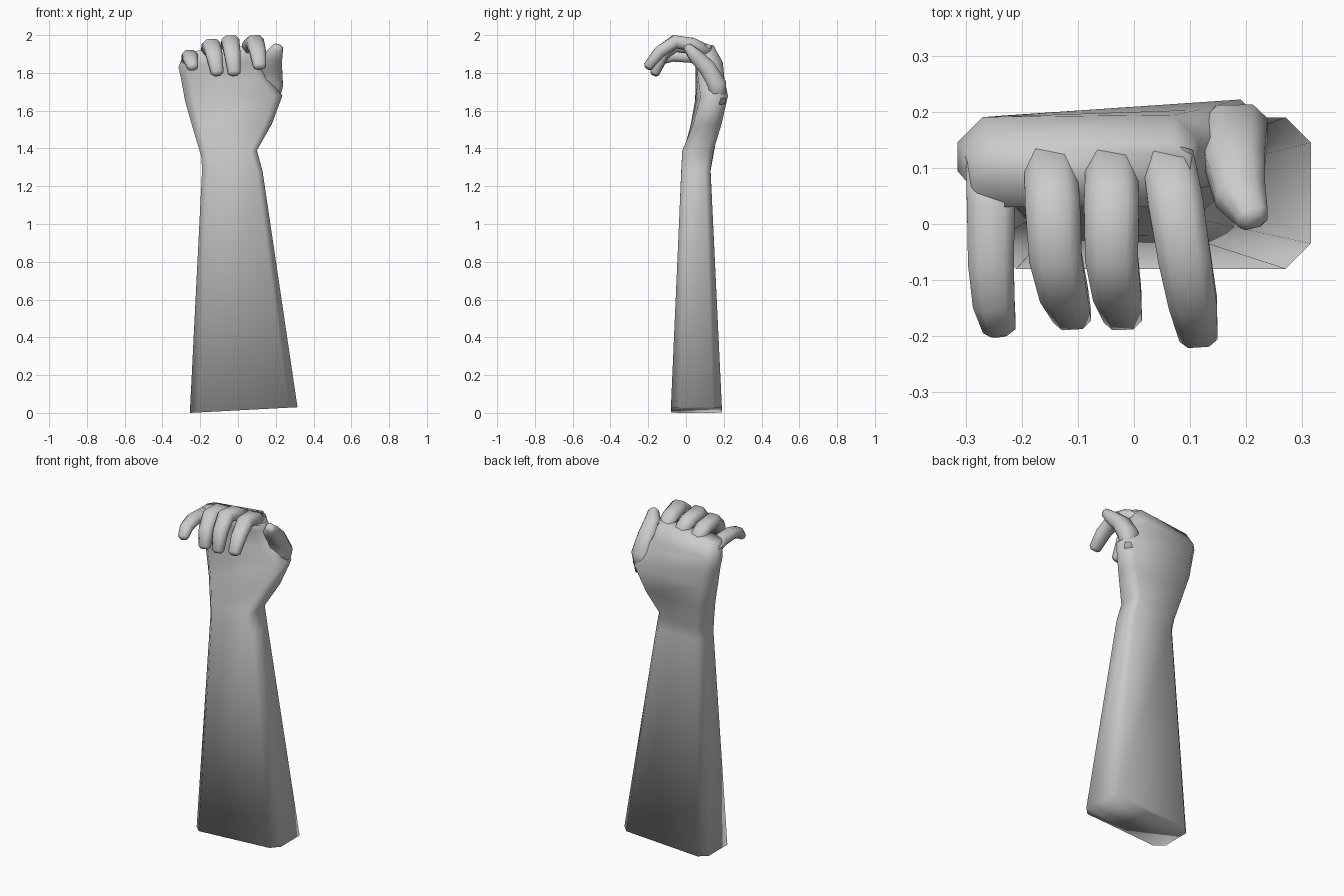
import bpy
import bmesh
from mathutils import Vector

default_cube = bpy.data.objects.get("Cube")
if default_cube:
    bpy.data.objects.remove(default_cube, do_unlink=True)

# Single clay colour
clay = bpy.data.materials.new("grey_clay")
clay.use_nodes = True
clay.diffuse_color = (0.6, 0.6, 0.6, 1)
clay.node_tree.nodes["Principled BSDF"].inputs["Base Color"].default_value = clay.diffuse_color


def octagon(half_width, half_depth, chamfer):
    """Corner-cut rectangle, counter-clockwise."""
    w, d, c = half_width, half_depth, chamfer
    return [(w, c - d), (w, d - c), (w - c, d), (c - w, d),
            (-w, d - c), (-w, c - d), (c - w, -d), (w - c, -d)]


def loft(name, rings):
    """Skin a list of equal-sized rings and close both ends."""
    bm = bmesh.new()
    loops = [[bm.verts.new(point) for point in ring] for ring in rings]
    for lower, upper in zip(loops, loops[1:]):
        count = len(lower)
        for i in range(count):
            j = (i + 1) % count
            bm.faces.new((lower[i], lower[j], upper[j], upper[i]))
    bm.faces.new(reversed(loops[0]))
    bm.faces.new(loops[-1])
    bmesh.ops.recalc_face_normals(bm, faces=bm.faces)
    for face in bm.faces:
        face.smooth = True
    mesh = bpy.data.meshes.new(name)
    bm.to_mesh(mesh)
    bm.free()
    mesh.materials.append(clay)
    obj = bpy.data.objects.new(name, mesh)
    bpy.context.collection.objects.link(obj)
    return obj


def arm_ring(left, right, front, back, z_left, z_right, lean, chamfer):
    """Cross-section of the arm; lean pushes the thumb side backwards."""
    middle_x, middle_y = (left + right) / 2, (front + back) / 2
    ring = []
    for x, y in octagon((right - left) / 2, (back - front) / 2, chamfer):
        t = x / (right - left) + 0.5
        ring.append(Vector((middle_x + x, middle_y + y + lean * t,
                            z_left + (z_right - z_left) * t)))
    return ring


def digit(name, path, widths, flatness):
    """Bent finger: a tapering octagonal tube along a path with a blunt tip."""
    points = [Vector(p) for p in path]
    last = len(points) - 1
    rings = []
    for i, point in enumerate(points):
        tangent = (points[min(i + 1, last)] - points[max(i - 1, 0)]).normalized()
        side = Vector((1, 0, 0))
        side = (side - tangent * side.dot(tangent)).normalized()
        up = tangent.cross(side)
        w = widths[i]
        outline = octagon(w, w * flatness, w * 0.45)
        rings.append([point + side * a + up * b for a, b in outline])
    # Rounded end
    end = points[-1] + tangent * widths[-1] * 0.4
    rings.append([end + (p - points[-1]) * 0.55 for p in rings[-1]])
    return loft(name, rings)


# Forearm, wrist and palm in one continuous skin
loft("forearm_and_palm", [arm_ring(*section) for section in (
    (-0.255, 0.315, -0.08, 0.19, 0, 0.03, 0, 0.045),
    (-0.19, 0.13, -0.025, 0.13, 1.29, 1.28, 0, 0.03),
    (-0.195, 0.1, -0.02, 0.145, 1.36, 1.39, 0, 0.03),
    (-0.24, 0.18, 0.02, 0.17, 1.51, 1.53, 0.02, 0.04),
    (-0.28, 0.235, 0.045, 0.19, 1.65, 1.68, 0.035, 0.045),
    (-0.3, 0.16, 0.05, 0.19, 1.76, 1.77, 0.015, 0.045),
    (-0.315, 0.115, 0.05, 0.19, 1.83, 1.86, 0.005, 0.045),
    (-0.285, 0.1, 0.03, 0.145, 1.91, 1.95, 0, 0.03))])

# Four curled fingers, reaching forward then drooping
finger_widths = (0.046, 0.049, 0.047, 0.043, 0.034)
digit("little_finger",
      [(-0.26, 0.12, 1.86), (-0.255, 0.03, 1.885), (-0.255, -0.07, 1.89),
       (-0.25, -0.14, 1.87), (-0.24, -0.185, 1.83)],
      [w * 0.87 for w in finger_widths], 0.75)
digit("ring_finger",
      [(-0.15, 0.12, 1.89), (-0.145, 0.03, 1.935), (-0.14, -0.06, 1.945),
       (-0.125, -0.125, 1.89), (-0.11, -0.165, 1.80)],
      finger_widths, 0.75)
digit("middle_finger",
      [(-0.04, 0.12, 1.9), (-0.04, 0.03, 1.95), (-0.04, -0.06, 1.965),
       (-0.03, -0.125, 1.9), (-0.02, -0.165, 1.80)],
      finger_widths, 0.75)
digit("index_finger",
      [(0.06, 0.12, 1.91), (0.075, 0.03, 1.95), (0.09, -0.06, 1.965),
       (0.105, -0.14, 1.91), (0.115, -0.2, 1.835)],
      finger_widths, 0.75)

# Thumb rising beside the palm
digit("thumb",
      [(0.165, 0.165, 1.64), (0.18, 0.165, 1.74), (0.18, 0.11, 1.83),
       (0.19, 0.05, 1.89), (0.212, 0.01, 1.935)],
      (0.05, 0.058, 0.053, 0.045, 0.028), 0.85)
